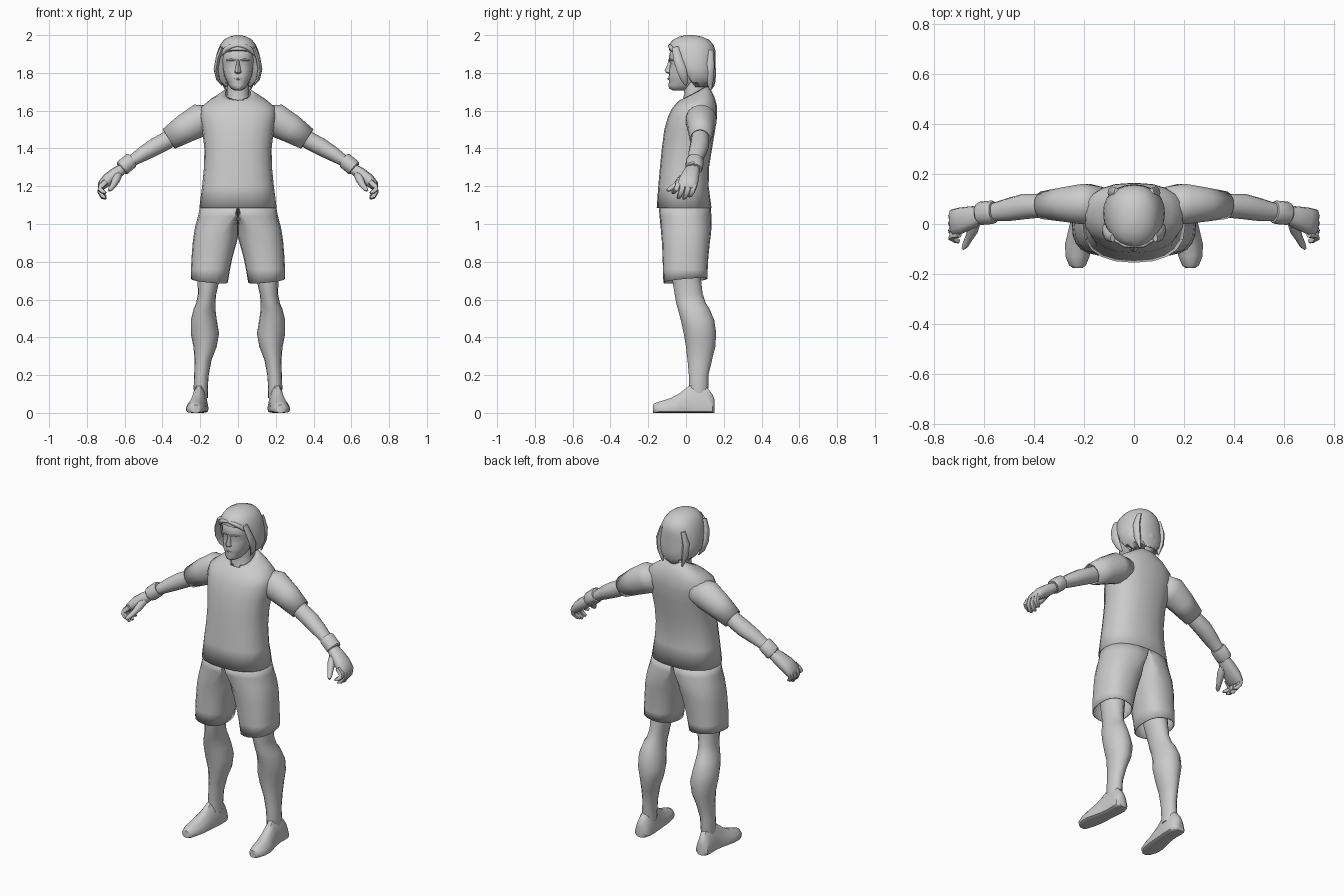
import bpy, bmesh, math
from mathutils import Vector

grey = bpy.data.materials.new("plain_grey")
grey.diffuse_color = (0.6, 0.6, 0.6, 1)


def spow(c, p):
    return math.copysign(abs(c) ** p, c)


def skin(name, rings, mirror=False, cap0=True, cap1=True, thick=0, angle=45):
    """Join rings of points into a tube; optionally mirror it across x."""
    bm = bmesh.new()
    rows = [[bm.verts.new(p) for p in r] for r in rings]
    n = len(rows[0])
    for a, b in zip(rows, rows[1:]):
        for i in range(n):
            j = (i + 1) % n
            bm.faces.new((a[i], a[j], b[j], b[i]))
    if cap0:
        bm.faces.new(rows[0][::-1])
    if cap1:
        bm.faces.new(rows[-1])
    # drop the hidden wall on the centre plane
    if mirror:
        wall = [f for f in bm.faces if all(abs(v.co.x) < 1e-4 for v in f.verts)]
        bmesh.ops.delete(bm, geom=wall, context='FACES')
    bmesh.ops.remove_doubles(bm, verts=bm.verts, dist=1e-5)
    bmesh.ops.recalc_face_normals(bm, faces=bm.faces)
    me = bpy.data.meshes.new(name)
    bm.to_mesh(me)
    bm.free()
    ob = bpy.data.objects.new(name, me)
    bpy.context.collection.objects.link(ob)
    me.materials.append(grey)
    bpy.ops.object.select_all(action='DESELECT')
    ob.select_set(True)
    bpy.context.view_layer.objects.active = ob
    bpy.ops.object.shade_smooth_by_angle(angle=math.radians(angle))
    if thick:
        m = ob.modifiers.new("cloth", 'SOLIDIFY')
        m.thickness = thick
        m.offset = -1
    if mirror:
        ob.modifiers.new("mirror", 'MIRROR')
    return ob


def flat(z, x0, x1, y0, y1, xm=None, n=20, p=1.0, tilt=0, ymin=-9):
    """Level ring between x0..x1 and y0..y1, widest in y at xm."""
    xm = (x0 + x1) / 2 if xm is None else xm
    cy, ry = (y0 + y1) / 2, (y1 - y0) / 2
    pts = []
    for i in range(n):
        a = 2 * math.pi * i / n
        c, s = spow(math.cos(a), p), spow(math.sin(a), p)
        x = xm + c * ((x1 - xm) if c > 0 else (xm - x0))
        pts.append(Vector((x, max(cy + ry * s, ymin), z + tilt * s)))
    return pts


def tube(path, n=12, p=1.0):
    """Rings square to a path of (x, y, z, radius, depth radius)."""
    cs = [Vector(q[:3]) for q in path]
    out = []
    for i, q in enumerate(path):
        t = (cs[min(i + 1, len(cs) - 1)] - cs[max(i - 1, 0)]).normalized()
        v = Vector((0, 1, 0))
        v = (v - t * v.dot(t)).normalized()
        u = t.cross(v)
        out.append([cs[i] + u * q[3] * spow(math.cos(a), p) + v * q[4] * spow(math.sin(a), p)
                    for a in (2 * math.pi * k / n for k in range(n))])
    return out


# shirt body: z, half width, front, back, neckline tilt
shirt = [(1.085, .205, -.155, .135, 0), (1.2, .19, -.147, .12, 0), (1.3, .18, -.138, .122, 0),
         (1.4, .178, -.128, .138, 0), (1.5, .19, -.115, .155, 0), (1.57, .203, -.095, .165, 0),
         (1.62, .195, -.075, .163, .01), (1.655, .15, -.055, .15, .02), (1.685, .095, -.035, .13, .03),
         (1.695, .068, -.02, .112, .035)]
rings = [flat(z, -w, w, a, b, p=.85, tilt=t) for z, w, a, b, t in shirt]
rings[-1][15] += Vector((0, -.025, -.035))  # point of the V neck
skin("shirt", rings, cap0=False, cap1=False, thick=.006)

# sleeves
skin("sleeve", tube([(.13, .075, 1.565, .065, .075), (.2, .08, 1.55, .088, .083),
                     (.28, .078, 1.505, .077, .07), (.367, .075, 1.45, .061, .056)], 14),
     mirror=True, cap0=False, cap1=False, thick=.006)

# arms
skin("arm", tube([(.3, .076, 1.49, .045, .045), (.38, .073, 1.44, .047, .048), (.44, .07, 1.408, .046, .051),
                  (.5, .058, 1.373, .04, .046), (.56, .048, 1.335, .03, .037), (.62, .042, 1.288, .028, .034)]),
     mirror=True)

# wristbands
skin("wristband", tube([(.56, .048, 1.34, .038, .043), (.566, .047, 1.336, .042, .047),
                        (.612, .043, 1.297, .042, .047), (.618, .042, 1.292, .036, .042)]),
     mirror=True, angle=35)

# hands: palm, four curled fingers, thumb
skin("palm", tube([(.605, .04, 1.297, .026, .034), (.645, .028, 1.268, .033, .044),
                   (.69, .015, 1.235, .033, .052), (.72, .006, 1.205, .026, .054),
                   (.727, .004, 1.19, .015, .05)], 12, .8), mirror=True)
for k, (y, dz) in enumerate([(-.04, .03), (-.012, .004), (.018, 0), (.047, .012)]):
    skin("finger_%d" % (k + 1),
         tube([(.7, y, 1.225, .014, .015), (.726, y - .004, 1.2, .016, .016),
               (.73, y - .014, 1.168 + dz / 2, .014, .015),
               (.715, y - .024, 1.142 + dz, .012, .013), (.7, y - .03, 1.134 + dz, .006, .008)], 8, .8),
         mirror=True)
skin("thumb", tube([(.635, .01, 1.262, .022, .025), (.645, -.025, 1.235, .022, .022),
                    (.66, -.055, 1.205, .016, .016), (.675, -.085, 1.185, .013, .013),
                    (.685, -.1, 1.178, .006, .006)], 8), mirror=True)

# shorts: z, inner, outer, front, back, widest point
shorts = [(1.1, 0, .2, -.145, .13, 0), (1.04, 0, .212, -.14, .135, .02), (.98, 0, .228, -.134, .135, .07),
          (.93, 0, .236, -.13, .13, .1), (.9, .008, .24, -.127, .126, .115), (.82, .03, .246, -.124, .118, .13),
          (.76, .042, .249, -.122, .115, .145), (.7, .054, .249, -.12, .113, .152)]
rings = [flat(z, a, b, c, d, m, p=.85) for z, a, b, c, d, m in shorts]
for q in rings[-1]:
    q.z += .09 * q.y + .1 * (q.x - .15)  # slanted hem
skin("shorts", rings, mirror=True, cap0=False, cap1=False, thick=.006)

# legs: z, inner, outer, front, back
legs = [(.84, .08, .225, -.085, .08), (.72, .095, .215, -.075, .078), (.63, .115, .212, -.06, .088),
        (.58, .12, .222, -.052, .105), (.55, .12, .235, -.043, .125), (.49, .112, .25, -.027, .15),
        (.42, .1, .25, -.012, .16), (.35, .113, .236, 0, .155), (.28, .14, .23, .008, .138),
        (.2, .155, .232, .015, .118), (.13, .16, .235, .015, .118), (.08, .16, .23, .02, .11)]
skin("leg", [flat(z, a, b, c, d, n=16) for z, a, b, c, d in legs], mirror=True)

# shoes: y, centre x, half width, height
shoe = [(.152, .205, .022, .07), (.14, .205, .04, .1), (.11, .202, .046, .14), (.06, .202, .045, .155),
        (.015, .207, .046, .145), (-.03, .214, .05, .108), (-.08, .222, .054, .08),
        (-.13, .226, .048, .064), (-.165, .226, .034, .052), (-.176, .225, .02, .042)]
rings = []
for y, x, w, h in shoe:
    r = []
    for i in range(14):
        a = 2 * math.pi * i / 14
        c, s = spow(math.cos(a), .6), math.sin(a)
        zz = .025 + (h - .025) * s if s > 0 else .025 + .025 * spow(s, .4)
        r.append(Vector((x + w * c * (1 - .35 * max(s, 0)), y, zz)))
    rings.append(r)
skin("shoe", rings, mirror=True)

# neck and face: z, half width, front, back
skin("neck", [flat(z, -w, w, a, b, n=16) for z, w, a, b in
              [(1.62, .07, -.03, .11), (1.69, .058, -.008, .105), (1.76, .056, -.02, .105)]])
face = [(1.708, .02, -.07, .0), (1.716, .036, -.088, .03), (1.735, .05, -.094, .06), (1.755, .06, -.089, .08),
        (1.768, .066, -.094, .09), (1.785, .073, -.091, .1), (1.82, .08, -.09, .11), (1.848, .084, -.083, .12),
        (1.868, .087, -.092, .12), (1.9, .087, -.088, .12), (1.94, .08, -.075, .11), (1.97, .05, -.04, .08)]
skin("face", [flat(z, -w, w, a, b, p=.9) for z, w, a, b in face])
skin("nose", [flat(z, -w, w, a, -.07, n=8) for z, w, a in
              [(1.795, .012, -.092), (1.802, .018, -.108), (1.815, .016, -.113), (1.845, .009, -.098),
               (1.87, .008, -.093)]])
skin("brow", tube([(.012, -.086, 1.866, .005, .008), (.035, -.083, 1.87, .006, .009),
                   (.06, -.066, 1.866, .004, .007)], 6), mirror=True)
skin("lips", tube([(-.024, -.083, 1.767, .002, .006), (0, -.092, 1.768, .006, .007),
                   (.024, -.083, 1.767, .002, .006)], 6))

# hair cap: z, half width, front, back, front limit
hair = [(1.725, .07, 0, .148, .05), (1.75, .098, -.03, .155, .03), (1.79, .122, -.06, .158, .005),
        (1.83, .124, -.07, .157, -.01), (1.87, .12, -.08, .157, -.025), (1.9, .113, -.088, .157, -.045),
        (1.92, .107, -.094, .155, -.09), (1.95, .094, -.09, .145, -.09), (1.975, .075, -.07, .122, -.09),
        (1.992, .045, -.035, .085, -.09), (2.0, .015, .0, .045, -.09)]
rings = [flat(z, -w, w, a, b, n=24, p=.9, ymin=m) for z, w, a, b, m in hair]
for i, q in enumerate(rings[0]):
    q.z += .018 * (i % 2)  # ragged lower edge
skin("hair", rings, angle=35)

# loose locks at the sides, back and brow
skin("side_lock", tube([(.085, -.055, 1.935, .01, .018), (.106, -.045, 1.88, .012, .024),
                        (.117, -.025, 1.82, .012, .026), (.106, -.008, 1.765, .01, .02),
                        (.085, 0, 1.735, .003, .006)], 8), mirror=True)
skin("back_lock", tube([(.07, .125, 1.92, .01, .02), (.088, .125, 1.85, .018, .025),
                        (.083, .125, 1.78, .018, .024), (.065, .13, 1.71, .004, .006)], 8), mirror=True)
skin("nape_lock", tube([(0, .135, 1.86, .035, .02), (0, .14, 1.79, .045, .02),
                        (0, .132, 1.73, .04, .016), (0, .12, 1.705, .02, .008)], 8))
skin("fringe", tube([(0, -.088, 1.945, .006, .008), (.035, -.085, 1.94, .012, .01),
                     (.065, -.07, 1.925, .014, .01), (.088, -.045, 1.895, .005, .008)], 8), mirror=True)
